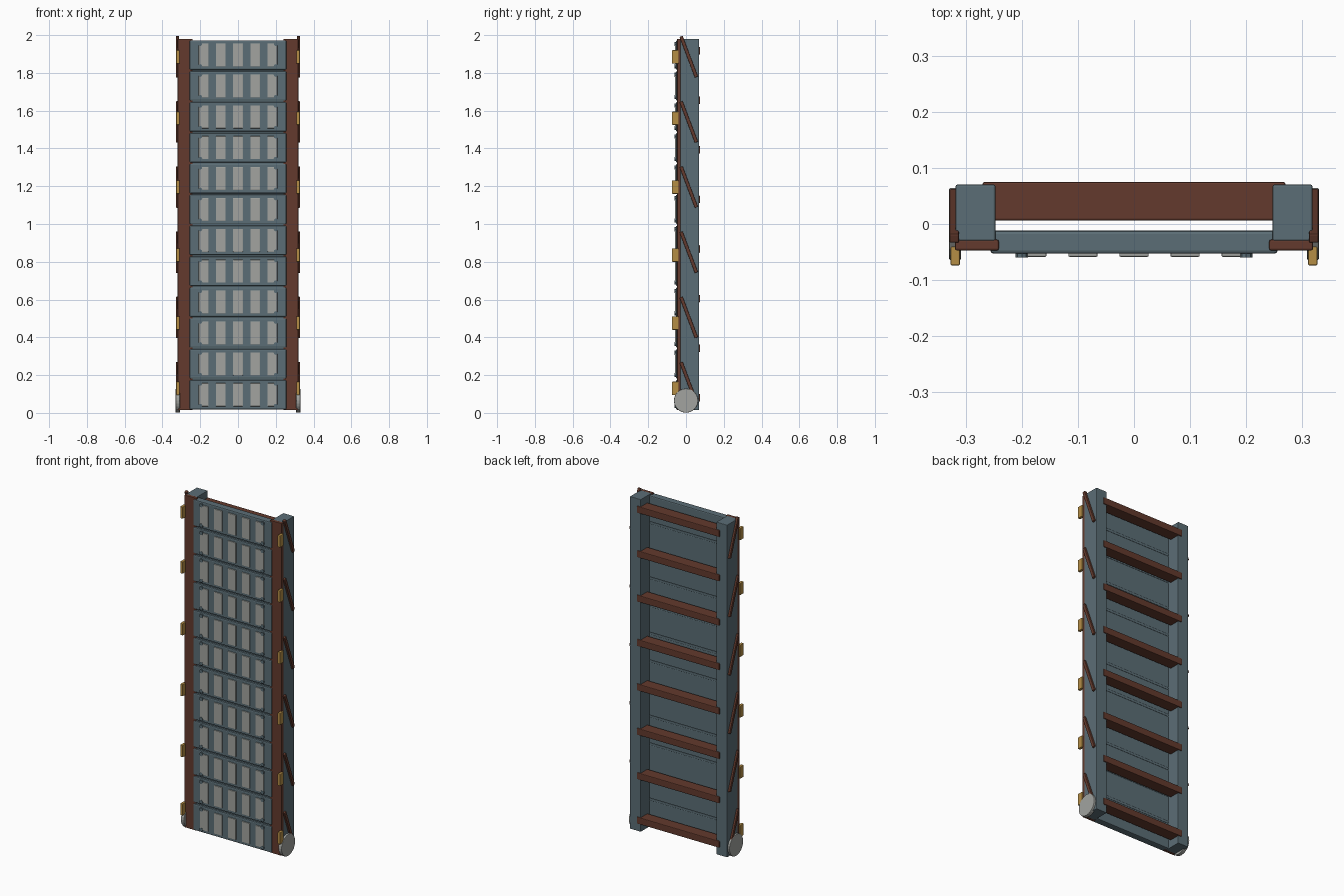
import bpy, math

if "Cube" in bpy.data.objects:
    bpy.data.objects.remove(bpy.data.objects["Cube"])


def mat(name, rgb):
    m = bpy.data.materials.new(name)
    m.diffuse_color = (*rgb, 1)
    m.use_nodes = True
    m.node_tree.nodes["Principled BSDF"].inputs["Base Color"].default_value = m.diffuse_color
    return m


BLUE = mat("slate blue", (0.105, 0.155, 0.18))
BROWN = mat("rust brown", (0.125, 0.042, 0.026))
YELLOW = mat("ochre yellow", (0.46, 0.27, 0.06))
GREY = mat("light grey", (0.36, 0.37, 0.35))


def finish(o, name, m, bevel):
    o.name = name
    o.data.materials.append(m)
    if bevel:
        b = o.modifiers.new("bevel", "BEVEL")
        b.width = bevel
        b.segments = 2
        b.limit_method = 'ANGLE'
    return o


def box(name, x, y, z, m, bevel=0.003, tilt=0):
    """Box from (min, max) ranges, optionally tilted about x."""
    bpy.ops.mesh.primitive_cube_add(size=1)
    o = bpy.context.object
    o.scale = (x[1] - x[0], y[1] - y[0], z[1] - z[0])
    bpy.ops.object.transform_apply(location=False, rotation=False, scale=True)
    o.location = [(r[0] + r[1]) / 2 for r in (x, y, z)]
    o.rotation_euler.x = tilt
    return finish(o, name, m, bevel)


def disc(name, loc, r, depth, axis, m, sides, bevel=0.0):
    rot = (0, math.pi / 2, 0) if axis == 'x' else (math.pi / 2, 0, 0)
    bpy.ops.mesh.primitive_cylinder_add(vertices=sides, radius=r, depth=depth,
                                        location=loc, rotation=rot)
    return finish(bpy.context.object, name, m, bevel)


for s in (-1, 1):
    def sx(a, b):
        return tuple(sorted((s * a, s * b)))
    # side rail and front cover strip
    box("side_rail", sx(0.247, 0.318), (-0.03, 0.07), (0.015, 1.98), BLUE)
    box("front_strip", sx(0.241, 0.319), (-0.047, -0.028), (0.015, 1.98), BROWN)
    # diagonal bars on the outer side
    for i in range(6):
        top, drop = 1.993 - 0.345 * i, 0.215
        y0, y1 = -0.026, 0.055
        length = math.hypot(drop, y1 - y0)
        zc, yc = top - drop / 2, (y0 + y1) / 2
        box("diagonal_bar", sx(0.312, 0.329), (yc - 0.009, yc + 0.009),
            (zc - length / 2, zc + length / 2), BROWN, 0.003,
            math.atan2(y1 - y0, drop))
    # yellow edge clips
    for z in (0.13, 0.475, 0.835, 1.195, 1.56, 1.885):
        box("edge_clip", sx(0.31, 0.327), (-0.074, -0.04),
            (z - 0.035, z + 0.035), YELLOW)
    # pivot disc at the foot
    disc("pivot_disc", (s * 0.319, 0, 0.065), 0.064, 0.022, 'x', GREY, 24, 0.003)

# tread slats with grip pads and corner bolts
pitch = 0.1635
for i in range(12):
    z0 = 0.018 + pitch * i
    zc = z0 + 0.078
    box("slat", (-0.256, 0.256), (-0.053, -0.012), (z0, z0 + 0.156), BLUE, 0.006)
    for k in range(-2, 3):
        x = k * 0.091
        box("grip_pad", (x - 0.026, x + 0.026), (-0.0585, -0.05),
            (zc - 0.061, zc + 0.061), GREY, 0.002)
    for bx in (-0.2, 0.2):
        for bz in (-0.059, 0.059):
            disc("corner_bolt", (bx, -0.055, zc + bz), 0.011, 0.01, 'y', BLUE, 8)
    # filler bar in the seam between slats
    if i < 11:
        zs = z0 + 0.156 + 0.00375
        box("seam_bar", (-0.25, 0.25), (-0.043, -0.012), (zs - 0.007, zs + 0.007), BLUE, 0.002)

# rear cross braces
for i in range(8):
    z = 0.08 + 0.2625 * i
    box("cross_brace", (-0.27, 0.27), (0.006, 0.075), (z - 0.02, z + 0.02), BROWN, 0.004)
